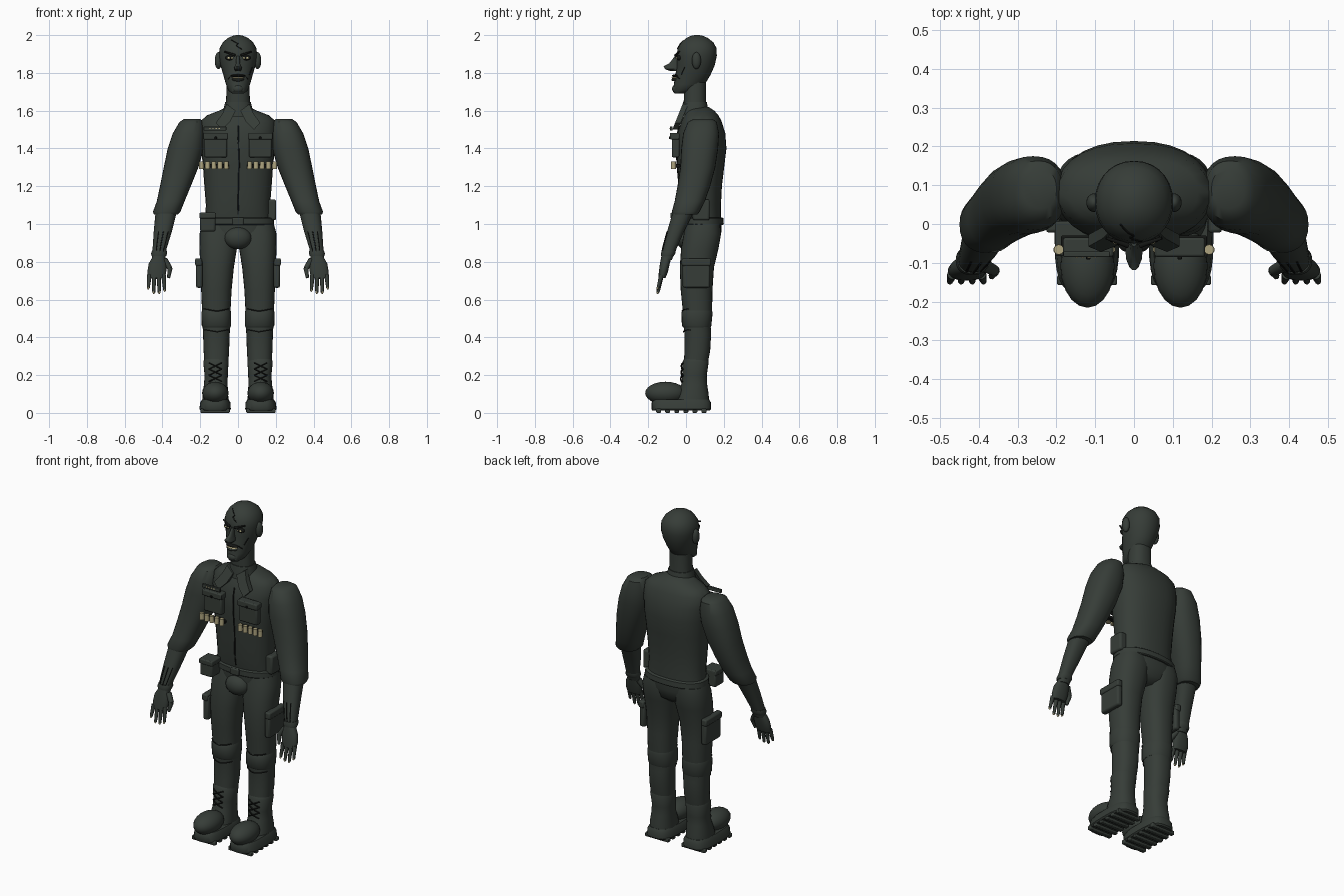
import bpy, bmesh, math
from mathutils import Vector
from mathutils.bvhtree import BVHTree

cube = bpy.data.objects.get("Cube")
if cube:
    bpy.data.objects.remove(cube, do_unlink=True)


def material(name, rgb):
    m = bpy.data.materials.new(name)
    m.use_nodes = True
    m.diffuse_color = (*rgb, 1)
    m.node_tree.nodes["Principled BSDF"].inputs["Base Color"].default_value = (*rgb, 1)
    return m


CLOTH = material("dark green cloth", (0.037, 0.046, 0.039))
DARK = material("near black", (0.007, 0.008, 0.007))
BRASS = material("pale brass", (0.42, 0.37, 0.21))
EYE = material("pale yellow", (0.6, 0.55, 0.3))
SIDES = ((1, "left"), (-1, "right"))
made = []


def finish(name, bm, mat, bevel=0):
    bmesh.ops.recalc_face_normals(bm, faces=bm.faces)
    me = bpy.data.meshes.new(name)
    bm.to_mesh(me)
    bm.free()
    me.materials.append(mat)
    ob = bpy.data.objects.new(name, me)
    bpy.context.collection.objects.link(ob)
    if bevel:
        mod = ob.modifiers.new("bevel", 'BEVEL')
        mod.width, mod.segments = bevel, 2
    made.append(ob)
    return ob


def loft(name, rings, mat=CLOTH, s=1, power=2.3, n=28):
    """Skin of level rings given as z, x min, x max, y min, y max."""
    bm = bmesh.new()
    loops = []
    for z, x0, x1, y0, y1 in rings:
        loop = []
        for i in range(n):
            a = math.tau * i / n
            c, d = math.cos(a), math.sin(a)
            px = math.copysign(abs(c) ** (2 / power), c)
            py = math.copysign(abs(d) ** (2 / power), d)
            loop.append(bm.verts.new((s * ((x0 + x1) / 2 + px * (x1 - x0) / 2),
                                      (y0 + y1) / 2 + py * (y1 - y0) / 2, z)))
        loops.append(loop)
    for a, b in zip(loops, loops[1:]):
        for i in range(n):
            bm.faces.new((a[i], a[(i + 1) % n], b[(i + 1) % n], b[i]))
    bm.faces.new(loops[0])
    bm.faces.new(loops[-1])
    return finish(name, bm, mat)


def body(name, rings, **kw):
    return loft(name, [(z, -w, w, y0, y1) for z, w, y0, y1 in rings], **kw)


def box(name, c, size, mat=CLOTH, bevel=0.006):
    bm = bmesh.new()
    bmesh.ops.create_cube(bm, size=1)
    bmesh.ops.scale(bm, vec=size, verts=bm.verts)
    bmesh.ops.translate(bm, vec=c, verts=bm.verts)
    return finish(name, bm, mat, bevel)


def ball(name, c, r, mat=CLOTH):
    bm = bmesh.new()
    bmesh.ops.create_uvsphere(bm, u_segments=20, v_segments=12, radius=1)
    bmesh.ops.scale(bm, vec=r, verts=bm.verts)
    bmesh.ops.translate(bm, vec=c, verts=bm.verts)
    return finish(name, bm, mat)


def rod(name, a, b, r0, r1, mat=CLOTH, n=10):
    a, b = Vector(a), Vector(b)
    bm = bmesh.new()
    bmesh.ops.create_cone(bm, cap_ends=True, segments=n, radius1=r0, radius2=r1, depth=(b - a).length)
    bmesh.ops.rotate(bm, matrix=(b - a).to_track_quat('Z', 'Y').to_matrix(), verts=bm.verts)
    bmesh.ops.translate(bm, vec=(a + b) / 2, verts=bm.verts)
    return finish(name, bm, mat)


def plate(name, pts, depth, mat=CLOTH):
    bm = bmesh.new()
    face = bm.faces.new([bm.verts.new(p) for p in pts])
    out = bmesh.ops.extrude_face_region(bm, geom=[face])
    moved = [v for v in out["geom"] if isinstance(v, bmesh.types.BMVert)]
    bmesh.ops.translate(bm, vec=(0, depth, 0), verts=moved)
    return finish(name, bm, mat)


def seam(name, ob, pts, r=0.003, lift=0.001, mat=DARK):
    """Thin line laid over the front of an object along x, z points."""
    tree = BVHTree.FromPolygons([v.co for v in ob.data.vertices], [p.vertices for p in ob.data.polygons])
    path = []
    for (xa, za), (xb, zb) in zip(pts, pts[1:]):
        for k in range(6):
            x, z = xa + (xb - xa) * k / 5, za + (zb - za) * k / 5
            hit = tree.ray_cast(Vector((x, -1, z)), Vector((0, 1, 0)))[0]
            if hit:
                path.append((x, hit.y - lift, z))
    for i, (a, b) in enumerate(zip(path, path[1:])):
        if (Vector(a) - Vector(b)).length > 1e-4:
            rod(f"{name}_{i}", a, b, r, r, mat, 5)


# Torso, pelvis, neck
torso = body("jacket", [
    (1.02, .175, -.015, .185), (1.1, .17, -.03, .185), (1.2, .178, -.035, .19), (1.3, .185, -.045, .202),
    (1.4, .195, -.05, .214), (1.48, .2, -.045, .208), (1.545, .197, -.025, .188), (1.575, .165, -.01, .172),
    (1.6, .1, 0, .15), (1.62, .06, .01, .12)])
body("pelvis", [(.87, .06, .02, .13), (.9, .13, -.01, .17), (.96, .185, -.015, .188), (1.03, .18, -.015, .188)])
ball("fly", (0, -.005, .925), (.072, .05, .058))
body("belt", [(.995, .186, -.024, .196), (1.0, .192, -.03, .2), (1.03, .19, -.03, .198), (1.035, .184, -.024, .192)])
box("buckle", (0, -.032, 1.015), (.06, .014, .04))
body("neck", [(1.57, .068, -.01, .11), (1.65, .063, -.012, .106), (1.75, .06, -.01, .105)])
body("collar", [(1.57, .085, -.025, .125), (1.62, .074, -.02, .115), (1.645, .068, -.016, .11)])
seam("zip", torso, [(0, 1.52), (.006, 1.3), (0, 1.05)], .004)

# Head and face
head = body("head", [
    (1.69, .03, -.06, -.01), (1.705, .05, -.07, .04), (1.74, .064, -.064, .1), (1.79, .078, -.056, .13),
    (1.84, .093, -.048, .152), (1.89, .101, -.05, .163), (1.93, .098, -.044, .162), (1.962, .08, -.025, .145),
    (1.985, .054, .002, .115), (1.996, .028, .025, .09), (2.0, .01, .045, .07)], power=2.1)
loft("nose", [(1.81, -.014, .014, -.085, -.03), (1.82, -.022, .022, -.112, -.03),
              (1.835, -.018, .018, -.12, -.03), (1.85, -.011, .011, -.09, -.03),
              (1.89, -.008, .008, -.058, -.03)], n=14)
ball("upper_lip", (0, -.055, 1.785), (.04, .02, .008), DARK)
ball("teeth", (0, -.058, 1.774), (.034, .018, .005), BRASS)
ball("lower_lip", (0, -.056, 1.764), (.032, .022, .009))
ball("chin", (0, -.052, 1.715), (.03, .022, .022))
seam("forehead_scar", head, [(-.035, 1.975), (0, 1.955), (-.01, 1.945), (.02, 1.925)])
seam("cheek_scar", head, [(.075, 1.83), (.06, 1.79)])
for s, side in SIDES:
    ball(side + "_ear", (s * .104, .055, 1.865), (.019, .024, .045))
    ball(side + "_eye_socket", (s * .042, -.036, 1.88), (.026, .014, .014), DARK)
    ball(side + "_eye", (s * .042, -.041, 1.879), (.018, .012, .008), EYE)
    ball(side + "_pupil", (s * .04, -.051, 1.88), (.006, .004, .006), DARK)
    rod(side + "_eyebrow", (s * .015, -.056, 1.893), (s * .072, -.036, 1.913), .007, .004, DARK)
    seam(side + "_mouth_crease", head, [(s * .035, 1.787), (s * .053, 1.768)])

for s, side in SIDES:
    # Arms
    loft(side + "_sleeve", [
        (1.556, .2, .285, .04, .14), (1.54, .185, .31, .01, .163), (1.48, .175, .345, -.015, .175),
        (1.4, .18, .372, -.025, .17), (1.3, .21, .393, -.03, .155), (1.2, .25, .413, -.045, .128),
        (1.12, .283, .43, -.06, .1), (1.065, .305, .45, -.075, .072), (1.05, .32, .445, -.07, .06)], s=s)
    forearm = loft(side + "_forearm", [
        (1.08, .32, .435, -.065, .05), (.96, .35, .446, -.1, -.01), (.87, .378, .452, -.124, -.05),
        (.81, .385, .455, -.13, -.075)], s=s)
    loft(side + "_cuff", [(.86, .378, .455, -.128, -.054), (.845, .375, .46, -.132, -.056),
                          (.83, .38, .458, -.131, -.066)], s=s)
    for k in range(3):
        seam(f"{side}_forearm_cord_{k}", forearm, [(s * (.37 + k * .025), .96), (s * (.398 + k * .018), .85)])

    # Hands
    loft(side + "_palm", [(.83, .39, .45, -.13, -.075), (.79, .378, .473, -.138, -.086),
                          (.745, .38, .48, -.144, -.096), (.715, .388, .475, -.146, -.108)], s=s)
    for k in range(4):
        x, tip = .394 + k * .025, .65 - .012 * (k in (1, 2)) + .012 * (k == 3)
        knuckle = (s * x, -.13, .73)
        end = (s * (x + (k - 1.5) * .004), -.148, tip)
        rod(f"{side}_finger_{k}", knuckle, end, .013, .008)
        ball(f"{side}_nail_{k}", (end[0], -.15, tip), (.006, .006, .009), BRASS)
    rod(side + "_thumb_base", (s * .39, -.105, .81), (s * .36, -.12, .765), .018, .014)
    rod(side + "_thumb_tip", (s * .36, -.12, .767), (s * .367, -.135, .715), .014, .008)

    # Trousers
    leg = loft(side + "_trouser_leg", [
        (.25, .052, .178, -.012, .113), (.33, .047, .182, -.008, .128), (.42, .044, .185, -.008, .133),
        (.47, .04, .188, -.014, .13), (.53, .04, .19, -.016, .138), (.65, .034, .195, -.028, .14),
        (.77, .022, .2, -.033, .148), (.87, .006, .204, -.026, .172), (.95, .0, .203, -.012, .186),
        (1.0, .01, .19, 0, .18)], s=s)
    loft(side + "_knee_band", [(.452, .04, .187, -.014, .13), (.462, .036, .192, -.022, .134),
                               (.53, .036, .194, -.024, .141), (.545, .04, .19, -.016, .137)], s=s)
    for z in (.44, .55):
        seam(f"{side}_knee_seam_{z}", leg, [(s * .05, z), (s * .11, z - .012), (s * .18, z)], lift=.004)
    box(side + "_thigh_pocket", (s * .205, .055, .735), (.034, .145, .145), bevel=.01)
    box(side + "_thigh_flap", (s * .209, .055, .798), (.036, .155, .04), bevel=.008)

    # Boots
    boot = loft(side + "_boot_shaft", [
        (.05, .05, .19, -.06, .122), (.1, .052, .188, -.045, .12), (.15, .055, .18, -.025, .112),
        (.2, .054, .177, -.02, .11), (.27, .05, .184, -.018, .12), (.285, .056, .178, -.01, .113)], s=s)
    ball(side + "_toe_cap", (s * .12, -.108, .105), (.07, .108, .06))
    loft(side + "_sole", [(.012, .045, .198, -.178, .125), (.02, .038, .205, -.183, .132),
                          (.055, .04, .2, -.182, .132), (.072, .05, .19, -.17, .122)], s=s, power=3.2)
    for k in range(6):
        y = -.145 + k * .048
        box(f"{side}_tread_{k}", (s * .121, y, .012), (.155, .026, .024), bevel=.005)
    for k in range(3):
        z = .165 + k * .033
        for d in (1, -1):
            seam(f"{side}_lace_{k}_{d}", boot, [(s * .12 - d * .034, z), (s * .12 + d * .034, z + .033)], .004, .006)

    # Chest pockets and cartridges
    x = s * .118
    box(side + "_chest_pocket", (x, -.055, 1.41), (.12, .04, .115), bevel=.008)
    box(side + "_chest_flap", (x, -.06, 1.465), (.13, .05, .036), bevel=.006)
    box(side + "_flap_button", (x, -.087, 1.456), (.012, .008, .012), DARK, .002)
    box(side + "_cartridge_holder", (s * .118, -.045, 1.308), (.14, .03, .018), DARK, .003)
    for k in range(5):
        cx = s * (.062 + k * .033)
        rod(f"{side}_cartridge_{k}", (cx, -.066, 1.292), (cx, -.066, 1.33), .014, .013, BRASS)

    # Lapels
    shape = ((.012, 1.6), (.06, 1.635), (.082, 1.585), (.118, 1.535), (.085, 1.5), (.04, 1.545))
    plate(side + "_lapel", [(s * px, -.072 + (pz - 1.5) * .4, pz) for px, pz in shape], .03)

# Badge on the right chest
box("badge_strip", (-.122, -.078, 1.505), (.12, .014, .022), bevel=.003)
for k in range(4):
    box(f"badge_dot_{k}", (-.148 + k * .016, -.086, 1.506), (.007, .004, .007), BRASS, 0)

# Belt pouches
box("right_belt_pouch", (-.16, -.035, 1.01), (.082, .085, .1), bevel=.01)
box("right_pouch_flap", (-.16, -.038, 1.045), (.088, .09, .03), bevel=.006)
box("left_belt_pouch", (.178, .08, 1.075), (.048, .09, .11), bevel=.01)

# Smooth shading with sharp edges kept
bpy.ops.object.select_all(action='DESELECT')
for ob in made:
    ob.select_set(True)
bpy.context.view_layer.objects.active = made[0]
bpy.ops.object.shade_smooth_by_angle(angle=math.radians(40))
